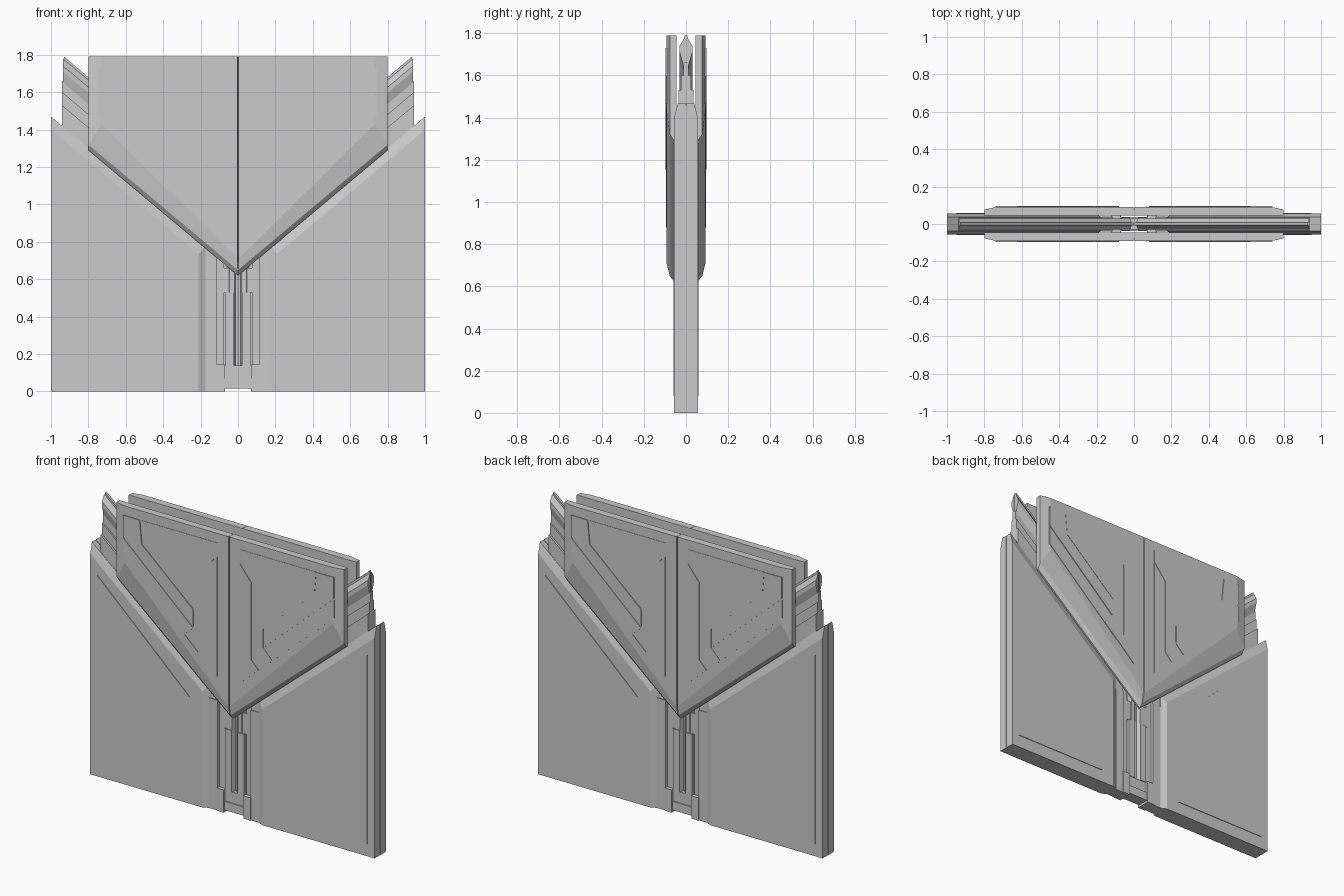
import bpy, bmesh

if "Cube" in bpy.data.objects:
    bpy.data.objects.remove(bpy.data.objects["Cube"])

SLOPE = 0.84


def loft(name, levels, mirror_y=True):
    """Join matching x-z outlines at successive y depths; mirror across the door."""
    bm = bmesh.new()
    rings = [[bm.verts.new((x, y, z)) for x, z in pts] for y, pts in levels]
    n = len(rings[0])
    for a, b in zip(rings, rings[1:]):
        for i in range(n):
            j = (i + 1) % n
            bm.faces.new((a[i], a[j], b[j], b[i]))
    bm.faces.new(rings[0][::-1])
    bm.faces.new(rings[-1])
    bmesh.ops.recalc_face_normals(bm, faces=bm.faces)
    me = bpy.data.meshes.new(name)
    bm.to_mesh(me)
    bm.free()
    ob = bpy.data.objects.new(name, me)
    bpy.context.collection.objects.link(ob)
    m = ob.modifiers.new("Mirror", 'MIRROR')
    m.use_axis = (True, mirror_y, False)
    m.use_mirror_merge = False
    return ob


def leaf(xi, xo, top, bottom=0.0):
    """Door leaf outline: vertical inner edge, sloping top reaching `top` at x = xo."""
    return [(xi, bottom), (xo, bottom), (xo, top), (xi, top - SLOPE * (xo - xi))]


def band(xi, xi2, xo, top, low):
    """Strip that follows the sloping top and then the inner edge."""
    return [(xo, low), (xo, top), (xi, top - SLOPE * (xo - xi)), (xi, 0.14),
            (xi2, 0.14), (xi2, low - SLOPE * (xo - xi2))]


def flat(name, pts, y0, y1):
    return loft(name, [(-y0, pts), (-y1, pts)])


def box(name, x0, x1, z0, z1, y):
    pts = [(x0, z0), (x1, z0), (x1, z1), (x0, z1)]
    return loft(name, [(-y, pts), (y, pts)], False)


# Main lower leaves with chamfered sloping and inner edges
edge, face = leaf(0.175, 1.0, 1.47), leaf(0.21, 1.0, 1.40)
loft("lower_leaf", [(-0.056, face), (-0.038, edge), (-0.002, edge)])
loft("leaf_core", [(-0.003, leaf(0.18, 0.996, 1.46)),
                   (0.003, leaf(0.18, 0.996, 1.46))], False)

# Shallow raised panel on each leaf
flat("leaf_panel", [(0.30, 0.08), (0.95, 0.08), (0.95, 1.28), (0.30, 0.68)], 0.054, 0.060)

# Stepped seals along the edge of each leaf
for name, y, pts in (
        ("outer_seal", 0.036, leaf(0.115, 0.94, 1.53)),
        ("middle_seal", 0.023, leaf(0.075, 0.94, 1.60, 0.015)),
        ("neck_seal", 0.013, leaf(0.04, 0.94, 1.66, 0.015)),
        ("centre_tongue", 0.008, leaf(0.003, 0.93, 1.79, 0.015))):
    loft(name, [(-y, pts), (y, pts)], False)
loft("flared_lip", [(-0.030, band(0.022, 0.045, 0.935, 1.74, 1.71)),
                    (-0.007, band(0.012, 0.065, 0.935, 1.78, 1.63))])

# Centre column fittings
box("column_bar", 0.0, 0.115, 0.07, 0.14, 0.030)
box("column_foot", 0.0, 0.08, 0.015, 0.07, 0.038)
box("column_side_foot", 0.07, 0.12, 0.0, 0.145, 0.045)
box("column_strip", 0.022, 0.067, 0.14, 0.53, 0.034)
box("column_collar", 0.02, 0.08, 0.53, 0.66, 0.026)
box("column_rail", 0.115, 0.175, 0.0, 0.70, 0.040)

# Large V-shaped plates, front and back, split at the centre
back = [(0.001, 0.62), (0.8, 1.29), (0.8, 1.79), (0.001, 1.79)]
side = [(0.001, 0.65), (0.8, 1.32), (0.8, 1.79), (0.001, 1.79)]
front = [(0.004, 0.71), (0.73, 1.43), (0.73, 1.79), (0.004, 1.79)]
loft("v_plate", [(-0.045, back), (-0.055, back), (-0.077, side), (-0.092, front)])

# Raised inlays on the plates, each at its own height
flat("inlay_spine", [(0.08, 0.88), (0.21, 1.0), (0.16, 1.05), (0.16, 1.54), (0.08, 1.64)],
     0.088, 0.096)
flat("inlay_lower", [(0.215, 1.0), (0.74, 1.47), (0.74, 1.585), (0.25, 1.145), (0.31, 1.087)],
     0.086, 0.095)
flat("inlay_upper", [(0.25, 1.155), (0.74, 1.595), (0.74, 1.73), (0.625, 1.73),
                     (0.61, 1.58), (0.25, 1.265)], 0.086, 0.097)
flat("inlay_middle", [(0.08, 1.73), (0.08, 1.65), (0.167, 1.545), (0.167, 1.055),
                      (0.215, 1.005), (0.305, 1.085), (0.243, 1.15), (0.243, 1.27),
                      (0.602, 1.585), (0.615, 1.73)], 0.088, 0.094)
